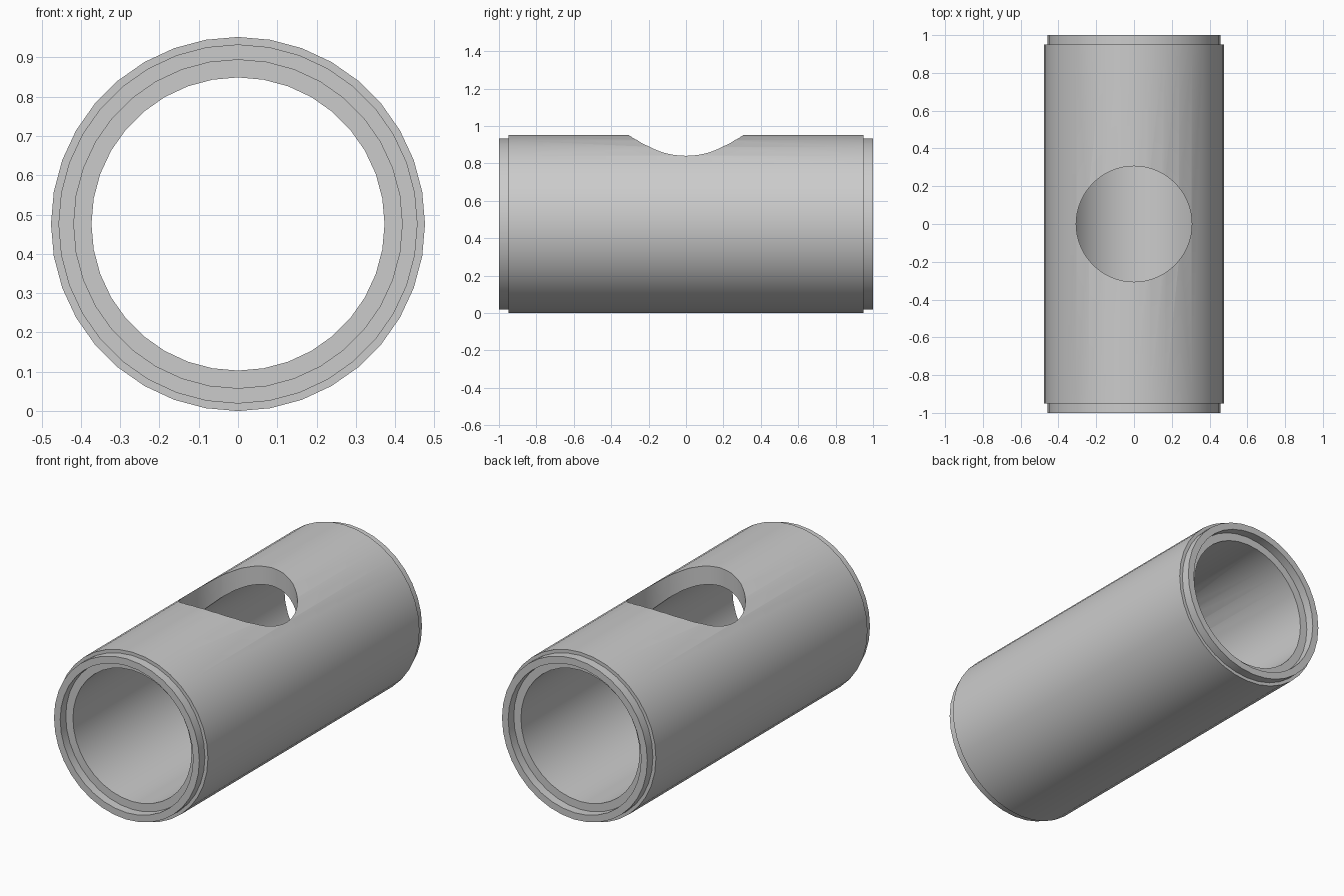
import bpy, bmesh, math

cube = bpy.data.objects.get("Cube")
if cube:
    bpy.data.objects.remove(cube, do_unlink=True)

RADIUS = 0.476
SIDES = 36

grey = bpy.data.materials.new("plain grey")
grey.use_nodes = True
grey.diffuse_color = (0.6, 0.6, 0.6, 1)
grey.node_tree.nodes["Principled BSDF"].inputs["Base Color"].default_value = (0.6, 0.6, 0.6, 1)


def add_object(name, bm):
    bmesh.ops.recalc_face_normals(bm, faces=bm.faces[:])
    mesh = bpy.data.meshes.new(name)
    bm.to_mesh(mesh)
    bm.free()
    mesh.materials.append(grey)
    obj = bpy.data.objects.new(name, mesh)
    bpy.context.collection.objects.link(obj)
    return obj


# Half profile of the wall as (radius, y): bore, counterbore, thin lip, outer shoulder
half = [(0.373, -0.95), (0.418, -0.95), (0.418, -1.0),
        (0.457, -1.0), (0.457, -0.95), (RADIUS, -0.95)]
profile = half + [(r, -y) for r, y in reversed(half)]

# Tube: closed profile turned around the y axis
bm = bmesh.new()
rings = []
for i in range(SIDES):
    a = math.tau * i / SIDES
    rings.append([bm.verts.new((r * math.sin(a), y, RADIUS + r * math.cos(a)))
                  for r, y in profile])
for i in range(SIDES):
    here, there = rings[i], rings[(i + 1) % SIDES]
    for j in range(len(profile)):
        k = (j + 1) % len(profile)
        bm.faces.new((here[j], here[k], there[k], there[j]))
tube = add_object("tube", bm)

# Round opening through the top wall only
bm = bmesh.new()
bmesh.ops.create_cone(bm, cap_ends=True, segments=64, radius1=0.306, radius2=0.306, depth=0.7)
bmesh.ops.translate(bm, verts=bm.verts[:], vec=(0, 0, RADIUS + 0.35))
cutter = add_object("opening_cutter", bm)
cutter.hide_render = True

cut = tube.modifiers.new("opening", 'BOOLEAN')
cut.operation = 'DIFFERENCE'
cut.solver = 'EXACT'
cut.object = cutter

bpy.ops.object.select_all(action='DESELECT')
tube.select_set(True)
bpy.context.view_layer.objects.active = tube
bpy.ops.object.modifier_apply(modifier=cut.name)
bpy.data.objects.remove(cutter, do_unlink=True)
bpy.ops.object.shade_smooth_by_angle(angle=math.radians(30))
